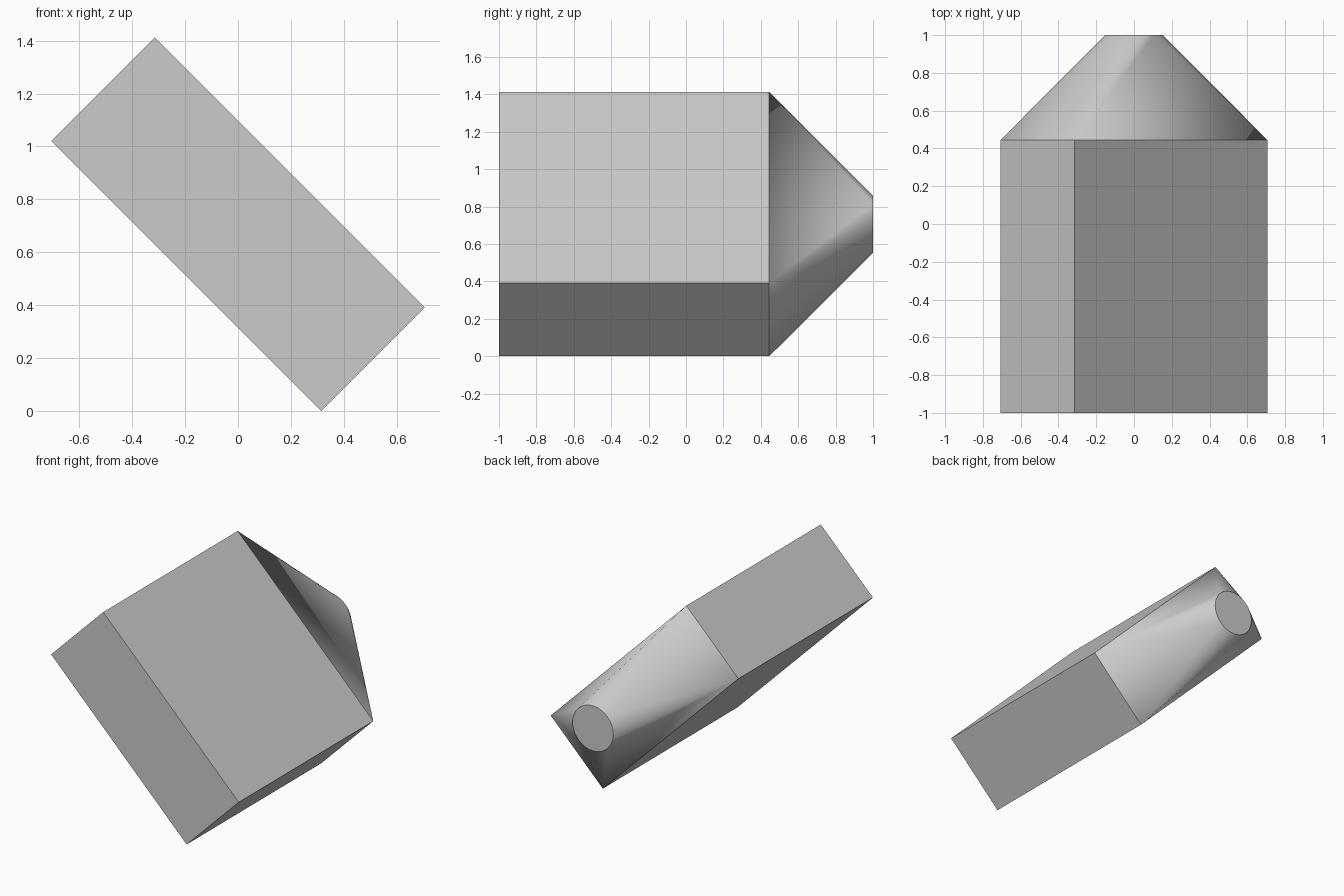
import bpy, bmesh, math
from mathutils import Vector

cube = bpy.data.objects.get("Cube")
if cube:
    bpy.data.objects.remove(cube, do_unlink=True)

# Duct dimensions: half width, half thickness, round end radius
HALF_U, HALF_V, RADIUS = 0.7213, 0.2772, 0.153
FRONT, JOINT, BACK = -1.0, 0.445, 1.0
CENTRE_Z = 0.706
STEPS = 16  # segments per quarter of the round end

U = Vector((1, 0, -1)).normalized()
V = Vector((1, 0, 1)).normalized()


def place(u, v, y):
    return U * u + V * v + Vector((0, y, CENTRE_Z))


grey = bpy.data.materials.new("plain grey")
grey.use_nodes = True
colour = (0.6, 0.6, 0.6, 1)
grey.diffuse_color = colour
grey.node_tree.nodes["Principled BSDF"].inputs["Base Color"].default_value = colour

bm = bmesh.new()
corners = [(1, 1), (-1, 1), (-1, -1), (1, -1)]
front = [bm.verts.new(place(a * HALF_U, b * HALF_V, FRONT)) for a, b in corners]
joint = [bm.verts.new(place(a * HALF_U, b * HALF_V, JOINT)) for a, b in corners]
count = STEPS * 4
ring = []
for i in range(count):
    t = math.tau * i / count
    ring.append(bm.verts.new(place(RADIUS * math.cos(t), RADIUS * math.sin(t), BACK)))

# Closed ends
bm.faces.new(front)
bm.faces.new(ring)

for q in range(4):
    n = (q + 1) % 4
    # Straight rectangular side
    bm.faces.new((front[q], front[n], joint[n], joint[q]))
    # Flat triangle from the side to the round end
    bm.faces.new((joint[q], joint[n], ring[n * STEPS]))
    # Conical fan at the corner
    for k in range(q * STEPS, n * STEPS if n else count):
        bm.faces.new((joint[q], ring[k], ring[(k + 1) % count]))

bmesh.ops.recalc_face_normals(bm, faces=bm.faces)

# Keep the joint between straight and tapered parts crisp
for e in bm.edges:
    if all(v in joint for v in e.verts):
        e.smooth = False

mesh = bpy.data.meshes.new("duct_transition")
bm.to_mesh(mesh)
bm.free()
mesh.materials.append(grey)
duct = bpy.data.objects.new("duct_transition", mesh)
bpy.context.collection.objects.link(duct)

bpy.ops.object.select_all(action="DESELECT")
duct.select_set(True)
bpy.context.view_layer.objects.active = duct
bpy.ops.object.shade_smooth_by_angle(angle=math.radians(30), keep_sharp_edges=True)
